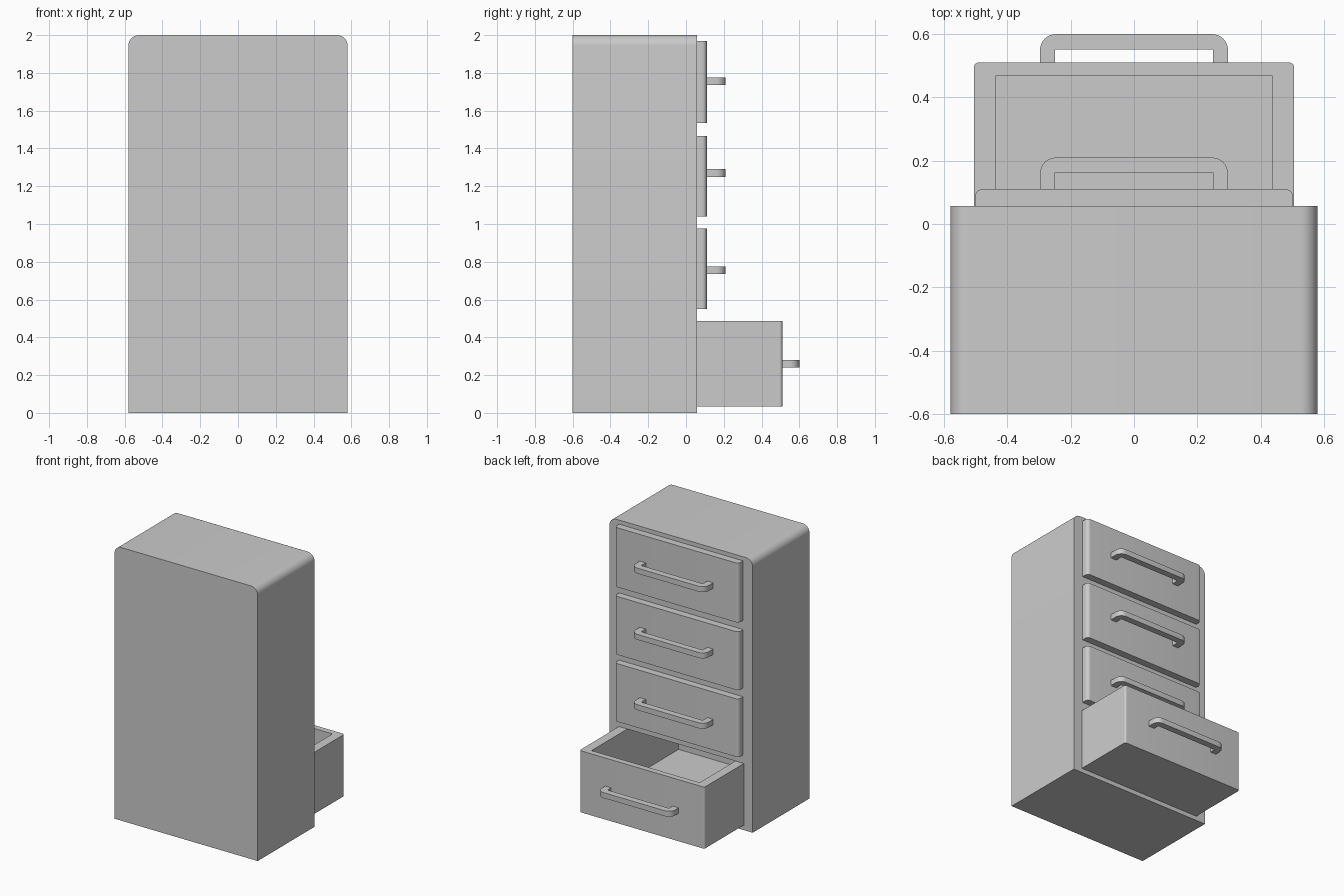
import bpy, bmesh, math
from mathutils import Vector

if "Cube" in bpy.data.objects:
    bpy.data.objects.remove(bpy.data.objects["Cube"])


def rounded(corners, seg=8):
    """Outline from (u, v, radius) corners; each right-angle corner becomes an arc."""
    pts = []
    n = len(corners)
    for i, (u, v, r) in enumerate(corners):
        p = Vector((u, v))
        if r == 0:
            pts.append(p)
            continue
        a = (Vector(corners[i - 1][:2]) - p).normalized()
        b = (Vector(corners[(i + 1) % n][:2]) - p).normalized()
        centre = p + (a + b) * r
        for k in range(seg + 1):
            t = math.pi / 2 * k / seg
            pts.append(centre - b * r * math.cos(t) - a * r * math.sin(t))
    return pts


def prism(name, corners, lo, hi, axis='Z'):
    """Extrude an outline along Z (outline in xy) or Y (outline in xz)."""
    place = (lambda p, h: (p.x, p.y, h)) if axis == 'Z' else (lambda p, h: (p.x, h, p.y))
    bm = bmesh.new()
    face = bm.faces.new([bm.verts.new(place(p, lo)) for p in rounded(corners)])
    ext = bmesh.ops.extrude_face_region(bm, geom=[face])
    step = Vector((0, 0, hi - lo)) if axis == 'Z' else Vector((0, hi - lo, 0))
    bmesh.ops.translate(bm, vec=step, verts=[g for g in ext['geom'] if isinstance(g, bmesh.types.BMVert)])
    bmesh.ops.recalc_face_normals(bm, faces=bm.faces)
    mesh = bpy.data.meshes.new(name)
    bm.to_mesh(mesh)
    bm.free()
    ob = bpy.data.objects.new(name, mesh)
    bpy.context.collection.objects.link(ob)
    return ob


def block(name, x, y0, y1, z0, z1, r=0):
    """Box symmetric in x, with its two +y vertical edges rounded."""
    return prism(name, [(-x, y0, 0), (x, y0, 0), (x, y1, r), (-x, y1, r)], z0, z1)


def activate(ob):
    bpy.ops.object.select_all(action='DESELECT')
    ob.select_set(True)
    bpy.context.view_layer.objects.active = ob


def smooth(ob):
    activate(ob)
    bpy.ops.object.shade_smooth_by_angle(angle=math.radians(30))


def cut(ob, cutter):
    cutter.hide_render = True
    mod = ob.modifiers.new("cut", 'BOOLEAN')
    mod.operation = 'DIFFERENCE'
    mod.solver = 'EXACT'
    mod.object = cutter
    activate(ob)
    bpy.ops.object.modifier_apply(modifier=mod.name)
    bpy.data.objects.remove(cutter)


def handle(name, y0, y1, z):
    """U-shaped pull: square inside, rounded outer corners."""
    w, t = 0.297, 0.048
    ob = prism(name, [(-w, y0, 0), (-w, y1, 0.05), (w, y1, 0.05), (w, y0, 0),
                      (w - t, y0, 0), (w - t, y1 - t, 0), (t - w, y1 - t, 0), (t - w, y0, 0)],
               z - 0.02, z + 0.02)
    smooth(ob)


# cabinet shell with rounded top edges and a pocket for the open drawer
cabinet = prism("cabinet", [(-0.58, 0, 0), (0.58, 0, 0), (0.58, 2, 0.055), (-0.58, 2, 0.055)],
                -0.6, 0.057, 'Y')
cut(cabinet, block("pocket", 0.508, -0.585, 0.2, 0.032, 0.488))
smooth(cabinet)

# three closed drawer fronts with pulls
for i, (z0, z1, zh) in enumerate([(0.55, 0.975, 0.755), (1.04, 1.467, 1.27), (1.535, 1.97, 1.755)]):
    smooth(block(f"drawer_front_{i + 1}", 0.503, 0.05, 0.11, z0, z1, 0.025))
    handle(f"drawer_handle_{i + 1}", 0.108, 0.21, zh)

# open bottom drawer, hollow inside
drawer = block("open_drawer", 0.506, -0.58, 0.51, 0.035, 0.486, 0.015)
cut(drawer, block("drawer_hollow", 0.438, -0.54, 0.467, 0.11, 0.7))
smooth(drawer)
handle("open_drawer_handle", 0.508, 0.6, 0.26)
